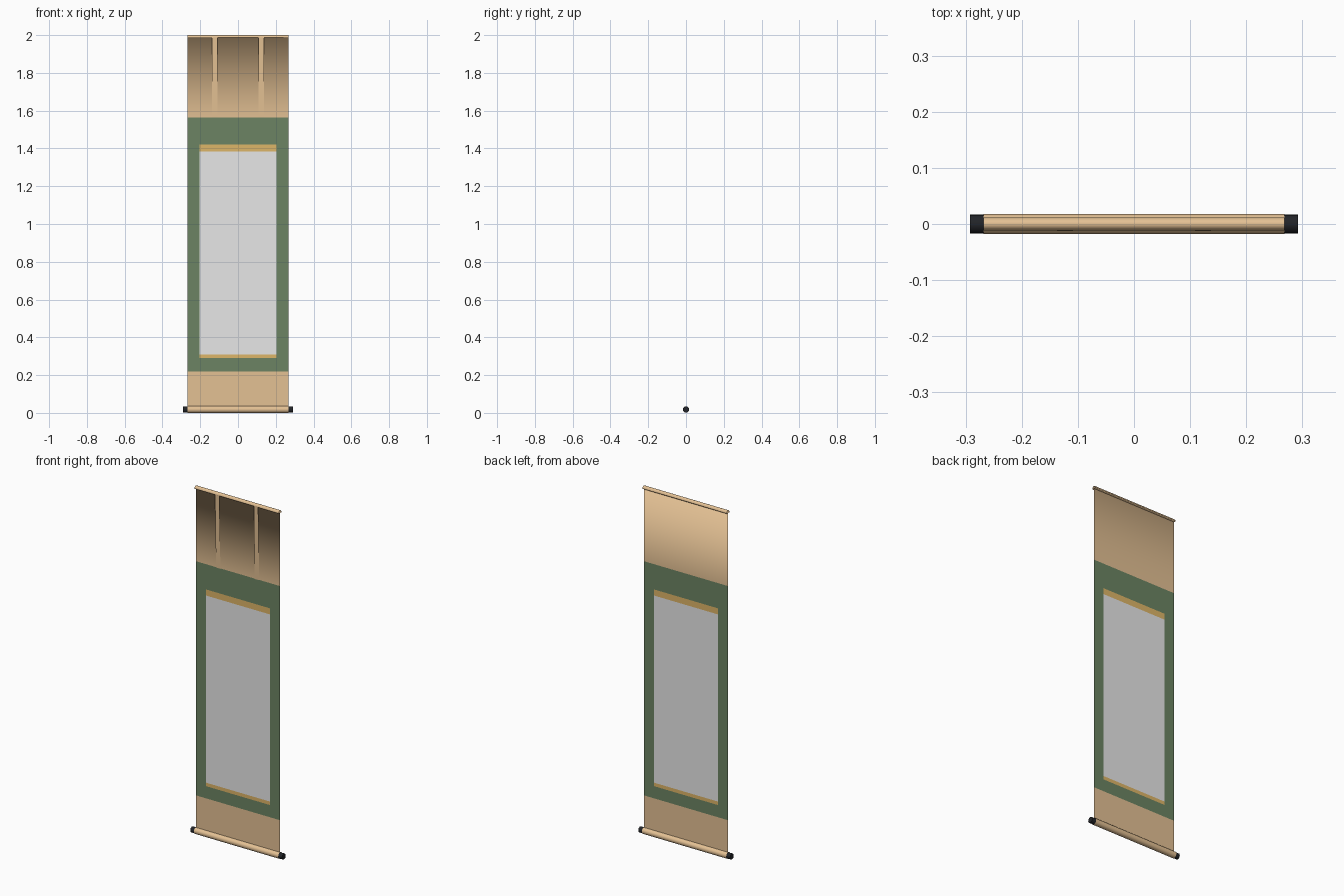
import bpy, math

if "Cube" in bpy.data.objects:
    bpy.data.objects.remove(bpy.data.objects["Cube"])


def srgb(r, g, b):
    return tuple(((c / 255 + 0.055) / 1.055) ** 2.4 for c in (r, g, b)) + (1,)


def material(name, rgb):
    m = bpy.data.materials.new(name)
    m.diffuse_color = srgb(*rgb)
    m.use_nodes = True
    m.node_tree.nodes["Principled BSDF"].inputs["Base Color"].default_value = m.diffuse_color
    return m


TAN = material("tan silk", (228, 193, 148))
GREEN = material("green brocade", (108, 132, 99))
GOLD = material("gold trim", (222, 182, 104))
PAPER = material("pale grey paper", (231, 231, 231))
BLACK = material("black lacquer", (34, 36, 40))

W = 0.268            # half width of the scroll


def mesh_object(name, verts, faces, mats, smooth=False):
    me = bpy.data.meshes.new(name)
    me.from_pydata(verts, [], faces)
    for m in mats:
        me.materials.append(m)
    for p in me.polygons:
        p.use_smooth = smooth
    ob = bpy.data.objects.new(name, me)
    bpy.context.collection.objects.link(ob)
    return ob


def extrude_profile(name, profile, x0, x1, mat, smooth=True):
    """Sweep an open (y, z) profile along x as a single-skin sheet."""
    verts = [(x, y, z) for y, z in profile for x in (x0, x1)]
    faces = [(2 * i, 2 * i + 1, 2 * i + 3, 2 * i + 2) for i in range(len(profile) - 1)]
    return mesh_object(name, verts, faces, [mat], smooth)


# Middle sheet: a grid whose cells are coloured by position
xs = [-W, -0.203, 0.203, W]
zs = [0.22, 0.29, 0.31, 1.385, 1.42, 1.565]
verts = [(x, 0, z) for z in zs for x in xs]
faces = [(r * 4 + c, r * 4 + c + 1, r * 4 + c + 5, r * 4 + c + 4)
         for r in range(5) for c in range(3)]
sheet = mesh_object("mounting_sheet", verts, faces, [GREEN, GOLD, PAPER])
for p in sheet.data.polygons:
    if abs(p.center.x) < 0.1 and 0.29 < p.center.z < 1.42:
        p.material_index = 2 if 0.31 < p.center.z < 1.385 else 1

# Upper panel flowing into the half-round hanging rod
N = 12
rod = [(-0.012 * math.cos(math.pi * i / N), 1.985 + 0.015 * math.sin(math.pi * i / N))
       for i in range(N + 1)]
extrude_profile("upper_panel_and_rod", [(0, 1.565), (0, 1.985)] + rod + [(0, 1.985)],
                -W, W, TAN)

# Two hanging ribbons in front of the upper panel
for side, s in (("left", -1), ("right", 1)):
    extrude_profile("ribbon_" + side, [(-0.004, 1.565), (-0.0125, 1.975), (-0.0125, 1.987)],
                    s * 0.123 - 0.014, s * 0.123 + 0.014, TAN, False)

# Lower panel
R, ZC = 0.018, 0.018
extrude_profile("lower_panel", [(0, 2 * R), (0, 0.22)], -W, W, TAN, False)

# Roller wrapped in tan silk
extrude_profile("roller", [(R * math.sin(2 * math.pi * i / 24), ZC + R * math.cos(2 * math.pi * i / 24))
                           for i in range(25)], -W, W, TAN)

# Black roller knobs
for side, s in (("left", -1), ("right", 1)):
    bpy.ops.mesh.primitive_cylinder_add(vertices=24, radius=0.0165, depth=0.026,
                                        location=(s * 0.279, 0, ZC),
                                        rotation=(0, math.pi / 2, 0))
    knob = bpy.context.object
    knob.name = "roller_knob_" + side
    knob.data.materials.append(BLACK)
    bpy.ops.object.shade_smooth_by_angle()
